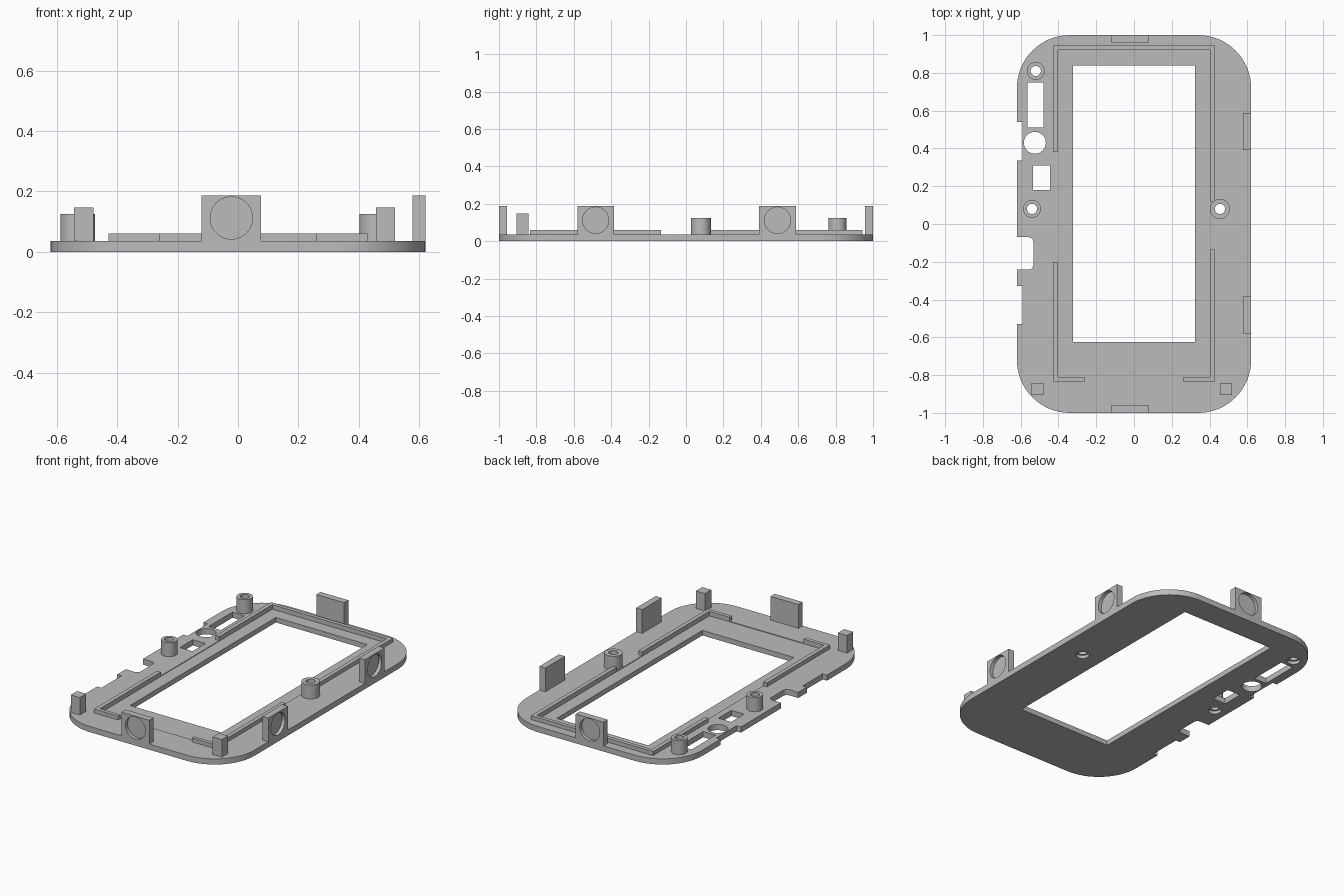
import bpy, bmesh
from math import sin, cos, pi
from mathutils import Matrix

cube = bpy.data.objects.get("Cube")
if cube:
    bpy.data.objects.remove(cube, do_unlink=True)

grey = bpy.data.materials.new("plain grey")
grey.use_nodes = True
colour = (0.5, 0.5, 0.5, 1)
grey.diffuse_color = colour
grey.node_tree.nodes["Principled BSDF"].inputs["Base Color"].default_value = colour

T = 0.036          # plate thickness
CLIP_TOP = 0.187


def prism(name, points, z0, z1):
    """Extrude a flat outline between two heights."""
    bm = bmesh.new()
    face = bm.faces.new([bm.verts.new((x, y, z0)) for x, y in points])
    up = bmesh.ops.extrude_face_region(bm, geom=[face])["geom"]
    bmesh.ops.translate(bm, vec=(0, 0, z1 - z0),
                        verts=[v for v in up if isinstance(v, bmesh.types.BMVert)])
    bmesh.ops.recalc_face_normals(bm, faces=bm.faces)
    mesh = bpy.data.meshes.new(name)
    bm.to_mesh(mesh)
    bm.free()
    mesh.materials.append(grey)
    ob = bpy.data.objects.new(name, mesh)
    bpy.context.collection.objects.link(ob)
    return ob


def rounded(x0, x1, y0, y1, r, steps=16):
    """Outline of a rectangle with round corners."""
    pts = []
    corners = ((x1 - r, y1 - r), (x0 + r, y1 - r), (x0 + r, y0 + r), (x1 - r, y0 + r))
    for i, (cx, cy) in enumerate(corners):
        for k in range(steps + 1):
            a = (i + k / steps) * pi / 2
            pts.append((cx + r * cos(a), cy + r * sin(a)))
    return pts


def box(name, x0, x1, y0, y1, z0, z1):
    return prism(name, [(x0, y0), (x1, y0), (x1, y1), (x0, y1)], z0, z1)


def disc(name, x, y, r, z0, z1, n=40):
    return prism(name, [(x + r * cos(2 * pi * k / n), y + r * sin(2 * pi * k / n))
                        for k in range(n)], z0, z1)


def select(ob):
    bpy.ops.object.select_all(action='DESELECT')
    ob.select_set(True)
    bpy.context.view_layer.objects.active = ob


def cut(ob, cutter):
    """Subtract the cutter, then discard it."""
    cutter.hide_render = True
    mod = ob.modifiers.new("cut", 'BOOLEAN')
    mod.operation = 'DIFFERENCE'
    mod.solver = 'EXACT'
    mod.object = cutter
    select(ob)
    bpy.ops.object.modifier_apply(modifier=mod.name)
    bpy.data.objects.remove(cutter, do_unlink=True)


parts = []

# Face plate with screen window and shallow screen seat
plate = prism("face_plate", rounded(-0.62, 0.62, -1, 1, 0.28), 0, T)
parts.append(plate)
cut(plate, box("seat_cutter", -0.403, 0.403, -0.81, 0.92, T - 0.004, 0.1))
cut(plate, box("window_cutter", -0.322, 0.322, -0.625, 0.84, -0.1, 0.1))

# Port openings and edge notches on the right-hand side
cut(plate, box("slot_cutter", -0.564, -0.478, 0.51, 0.75, -0.1, 0.1))
cut(plate, box("port_cutter", -0.535, -0.445, 0.18, 0.31, -0.1, 0.1))
cut(plate, disc("round_cutter", -0.525, 0.43, 0.058, -0.1, 0.1))
for y0, y1 in ((0.335, 0.54), (-0.53, -0.328)):
    cut(plate, box("notch_cutter", -0.8, -0.59, y0, y1, -0.1, 0.1))
cut(plate, prism("deep_notch_cutter", rounded(-0.8, -0.533, -0.242, -0.07, 0.025, 6), -0.1, 0.1))

# Screw bosses with through holes and bores below
for name, x, y, r in (("upper", -0.52, 0.81, 0.047), ("middle", -0.54, 0.08, 0.047),
                      ("left", 0.455, 0.08, 0.053)):
    boss = disc(name + "_screw_boss", x, y, r, T, 0.125)
    cut(boss, disc("hole_cutter", x, y, 0.027, -0.1, 0.3))
    cut(plate, disc("hole_cutter", x, y, 0.027, -0.1, 0.3))
    cut(plate, disc("bore_cutter", x, y, 0.038, -0.1, 0.02))
    parts.append(boss)

# Raised lips around the screen seat
IN, OUT, BACK, FRONT, W = 0.403, 0.429, 0.92, -0.81, 0.024
parts.append(prism("back_lip", [(-OUT, 0.385), (-IN, 0.385), (-IN, BACK), (IN, BACK),
                                (IN, 0.12), (OUT, 0.12), (OUT, BACK + W), (-OUT, BACK + W)], T, 0.061))
for name, s, end in (("front_left_lip", 1, -0.135), ("front_right_lip", -1, -0.2)):
    parts.append(prism(name, [(s * x, y) for x, y in (
        (0.26, FRONT - W), (OUT, FRONT - W), (OUT, end), (IN, end), (IN, FRONT), (0.26, FRONT))], T, 0.061))

# Locating pegs
for name, x in (("left_peg", 0.488), ("right_peg", -0.511)):
    parts.append(box(name, x - 0.032, x + 0.032, -0.905, -0.842, T, 0.147))

# Edge clips, each with a round magnet pocket on the outside
D, HALF = 0.042, 0.098
clips = (("front_clip", -0.022, -1, 'Y'), ("back_clip", -0.022, 1, 'Y'),
         ("left_front_clip", 0.62, -0.483, 'X'), ("left_back_clip", 0.62, 0.489, 'X'))
for name, x, y, axis in clips:
    pocket = disc("pocket_cutter", 0, 0, 0.07, -0.022, 0.022)
    if axis == 'Y':
        ys = sorted((y, y - D * y))
        clip = box(name, x - HALF, x + HALF, ys[0], ys[1], T, CLIP_TOP)
        turn = Matrix.Rotation(pi / 2, 4, 'X')
    else:
        clip = box(name, x - D, x, y - HALF, y + HALF, T, CLIP_TOP)
        turn = Matrix.Rotation(pi / 2, 4, 'Y')
    pocket.data.transform(Matrix.Translation((x, y, 0.112)) @ turn)
    cut(clip, pocket)
    parts.append(clip)

# Smooth the round walls, keep hard edges
for ob in parts:
    select(ob)
    bpy.ops.object.shade_smooth_by_angle(angle=pi / 6)
